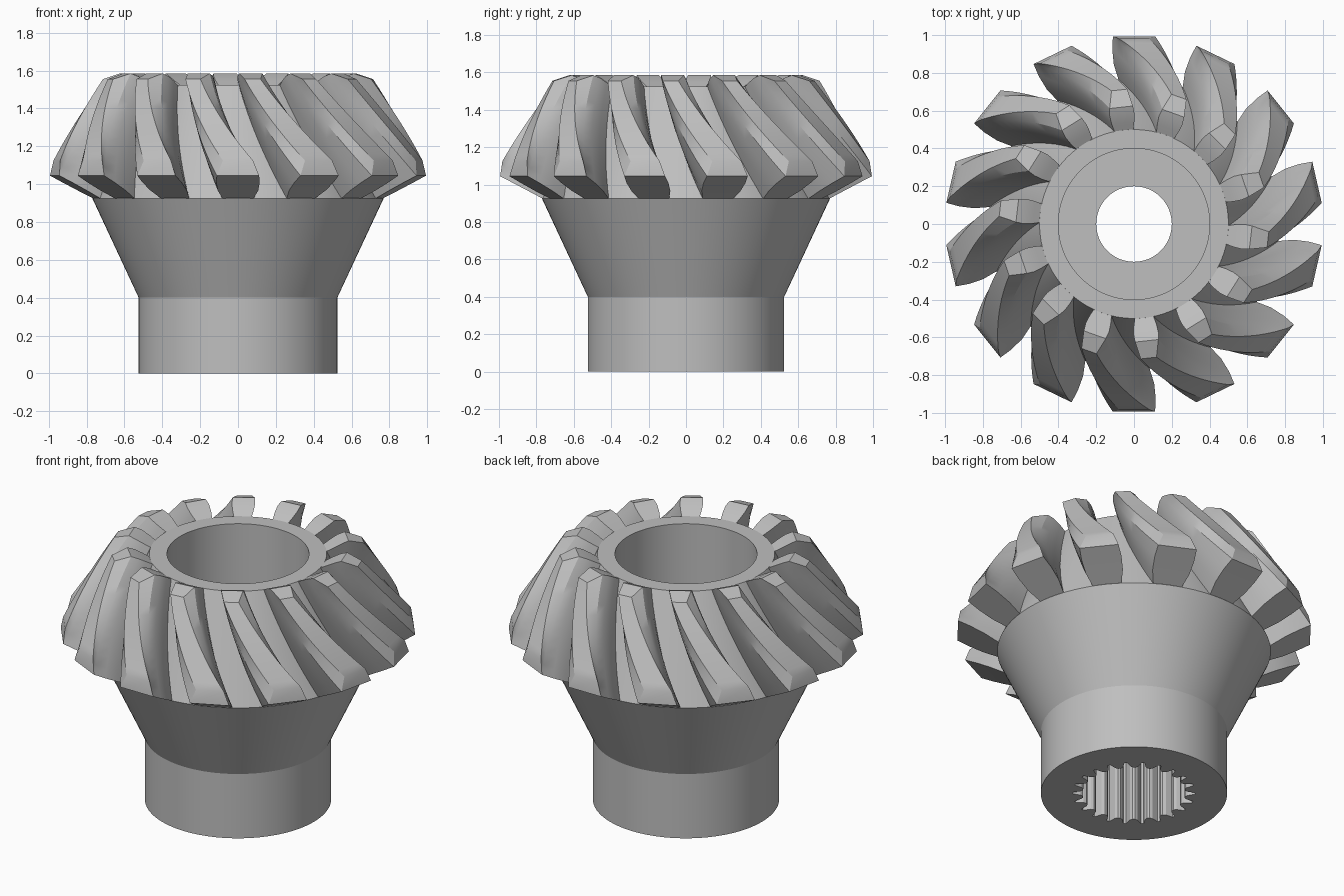
import bpy, bmesh, math

if "Cube" in bpy.data.objects:
    bpy.data.objects.remove(bpy.data.objects["Cube"])

TEETH = 14
SPLINES = 22
TWIST = math.radians(-19.5)   # spiral sweep from outer to inner tooth end

steel = bpy.data.materials.new("steel_grey")
steel.diffuse_color = (0.52, 0.52, 0.52, 1)
steel.use_nodes = True
steel.node_tree.nodes["Principled BSDF"].inputs["Base Color"].default_value = steel.diffuse_color


def finish(name, bm, angle):
    bmesh.ops.recalc_face_normals(bm, faces=bm.faces)
    mesh = bpy.data.meshes.new(name)
    bm.to_mesh(mesh)
    bm.free()
    mesh.materials.append(steel)
    obj = bpy.data.objects.new(name, mesh)
    bpy.context.collection.objects.link(obj)
    bpy.ops.object.select_all(action='DESELECT')
    obj.select_set(True)
    bpy.context.view_layer.objects.active = obj
    bpy.ops.object.shade_smooth_by_angle(angle=math.radians(angle))
    return obj


def polar(r, a, z):
    return (r * math.cos(a), r * math.sin(a), z)


# Hub: one closed lathe with a counterbore, a web and a splined socket below
SPLINE = (0.29, 0.29, 0.302, 0.345, 0.345, 0.302)
profile = [(0.525, 0), (0.525, 0.4), (0.77, 0.925), (0.5, 1.525), (0.4, 1.525),
           (0.4, 0.75), (0.2, 0.75), (0.2, 0.6), (None, 0.6), (None, 0)]
n = SPLINES * len(SPLINE)
bm = bmesh.new()
rings = []
for r, z in profile:
    rings.append([bm.verts.new(polar(r or SPLINE[i % 6], 2 * math.pi * i / n, z))
                  for i in range(n)])
for k, ring in enumerate(rings):
    nxt = rings[(k + 1) % len(rings)]
    for i in range(n):
        j = (i + 1) % n
        bm.faces.new((ring[i], ring[j], nxt[j], nxt[i]))
finish("hub", bm, 25)

# Tooth levels from root to tip: outer (r, z, half width), inner (r, z, half width)
LEVELS = [((0.745, 0.912, 0.075), (0.48, 1.512, 0.045)),
          ((0.85, 0.966, 0.107), (0.54, 1.546, 0.06)),
          ((0.93, 1.008, 0.115), (0.585, 1.57, 0.066)),
          ((1.0, 1.045, 0.112), (0.625, 1.585, 0.062)),
          ((0.985, 1.125, 0.08), (0.715, 1.555, 0.042))]
STEPS = 12


def add_tooth(bm, base):
    sections = []
    for s in range(STEPS + 1):
        t = s / STEPS
        left, right = [], []
        for outer, inner in LEVELS:
            r, z, w = (a + (b - a) * t for a, b in zip(outer, inner))
            mid = base + TWIST * t
            left.append(bm.verts.new(polar(r, mid - w / r, z)))
            right.append(bm.verts.new(polar(r, mid + w / r, z)))
        sections.append((left, right))
    # flanks, tip land and buried root
    for (l0, r0), (l1, r1) in zip(sections, sections[1:]):
        loop0, loop1 = l0 + r0[::-1], l1 + r1[::-1]
        for i in range(len(loop0)):
            j = (i + 1) % len(loop0)
            bm.faces.new((loop0[i], loop0[j], loop1[j], loop1[i]))
    # end faces
    for left, right in (sections[0], sections[-1]):
        for i in range(len(left) - 1):
            bm.faces.new((left[i], right[i], right[i + 1], left[i + 1]))


bm = bmesh.new()
for k in range(TEETH):
    add_tooth(bm, math.pi / 2 + 2 * math.pi * k / TEETH)
finish("spiral_teeth", bm, 25)
